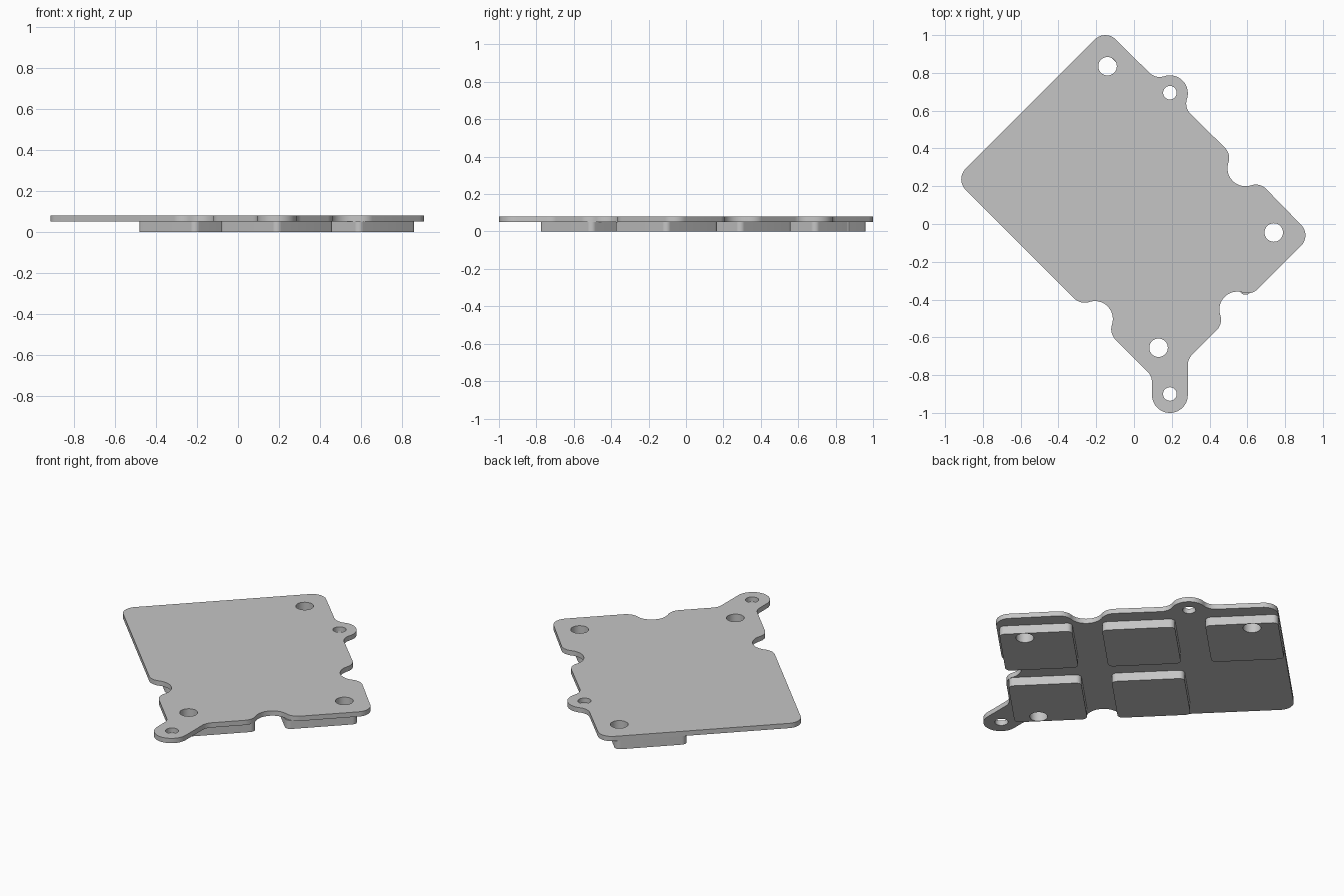
import bpy
import bmesh
from math import pi, sin, cos, tan, asin, radians, copysign

if "Cube" in bpy.data.objects:
    bpy.data.objects.remove(bpy.data.objects["Cube"])

PAD_TOP, PLATE_TOP = 0.052, 0.081
FILLET, LOBE = 0.078, 0.095
HALF_DIAGONAL = 0.282
PAD_FILLET = 0.03

grey = bpy.data.materials.new("light_grey")
grey.use_nodes = True
colour = (0.56, 0.56, 0.56, 1)
grey.diffuse_color = colour
grey.node_tree.nodes["Principled BSDF"].inputs["Base Color"].default_value = colour


def arc(cx, cy, r, start, end, steps=12):
    angles = [start + (end - start) * i / steps for i in range(steps + 1)]
    return [(cx + r * cos(a), cy + r * sin(a)) for a in angles]


def corner(x, y, heading_in, heading_out, r=FILLET):
    """Rounded corner of a path that turns at (x, y)."""
    h0, h1 = radians(heading_in), radians(heading_out)
    side = copysign(1, h1 - h0)
    t = r * tan(abs(h1 - h0) / 2)
    cx = x - t * cos(h0) - side * r * sin(h0)
    cy = y - t * sin(h0) + side * r * cos(h0)
    return arc(cx, cy, r, h0 - side * pi / 2, h1 - side * pi / 2)


def lobe(x, y, heading, side):
    """Blended ear (side 1) or notch (side -1) centred on a straight edge."""
    reach = ((LOBE + FILLET) ** 2 - FILLET ** 2) ** 0.5
    phi = asin(FILLET / (LOBE + FILLET))
    pts = (arc(-reach, FILLET, FILLET, -pi / 2, -phi)
           + arc(0, 0, LOBE, pi - phi, phi, 24)
           + arc(reach, FILLET, FILLET, pi + phi, 1.5 * pi))
    c, s = cos(radians(heading)), sin(radians(heading))
    return [(x + a * c + side * b * s, y + a * s - side * b * c) for a, b in pts]


def slab(name, outline, holes, bottom, top):
    """Extruded flat outline with round holes."""
    curve = bpy.data.curves.new(name, "CURVE")
    curve.dimensions = "2D"
    curve.fill_mode = "BOTH"
    curve.extrude = (top - bottom) / 2
    for loop in [outline] + [arc(x, y, r, 0, 2 * pi, 40)[:-1] for x, y, r in holes]:
        spline = curve.splines.new("POLY")
        spline.points.add(len(loop) - 1)
        for point, (x, y) in zip(spline.points, loop):
            point.co = (x, y, 0, 1)
        spline.use_cyclic_u = True
    obj = bpy.data.objects.new(name, curve)
    obj.location.z = (bottom + top) / 2
    bpy.context.collection.objects.link(obj)
    bpy.ops.object.select_all(action="DESELECT")
    obj.select_set(True)
    bpy.context.view_layer.objects.active = obj
    bpy.ops.object.convert(target="MESH")
    obj = bpy.context.object
    bm = bmesh.new()
    bm.from_mesh(obj.data)
    bmesh.ops.remove_doubles(bm, verts=bm.verts, dist=1e-5)
    bmesh.ops.recalc_face_normals(bm, faces=bm.faces)
    bm.to_mesh(obj.data)
    bm.free()
    obj.data.materials.clear()
    obj.data.materials.append(grey)
    bpy.ops.object.shade_smooth_by_angle(angle=radians(30))
    return obj


# Mounting holes
back_hole = (-0.14, 0.835, 0.049)
left_hole = (0.74, -0.045, 0.049)
front_hole = (0.13, -0.655, 0.049)
ear_holes = [(0.19, 0.695, 0.036), (0.19, -0.9, 0.036)]

# Plate outline, counter-clockwise from the left corner
outline = (corner(0.94, -0.06, 45, 135)
           + lobe(0.59, 0.295, 135, -1)
           + lobe(0.19, 0.692, 135, 1)
           + corner(-0.152, 1.032, 135, 225)
           + corner(-0.947, 0.237, 225, 315)
           + lobe(-0.207, -0.503, 315, -1)
           + corner(0.095, -0.805, 315, 270)
           + arc(0.19, -0.905, LOBE, pi, 2 * pi, 24)
           + corner(0.285, -0.715, 90, 45)
           + lobe(0.547, -0.453, 45, -1))
slab("plate", outline, [back_hole, left_hole, front_hole] + ear_holes, PAD_TOP, PLATE_TOP)

# Raised pads on the underside
pads = [("back_pad", -0.21, 0.69, [back_hole]),
        ("middle_pad", 0.19, 0.29, []),
        ("left_pad", 0.59, -0.105, [left_hole]),
        ("right_pad", -0.21, -0.105, []),
        ("front_pad", 0.19, -0.505, [front_hole])]
for name, x, y, holes in pads:
    square = []
    for k in range(4):
        a = k * pi / 2
        square += corner(x + HALF_DIAGONAL * cos(a), y + HALF_DIAGONAL * sin(a),
                         45 + 90 * k, 135 + 90 * k, PAD_FILLET)
    slab(name, square, holes, 0, PAD_TOP)
